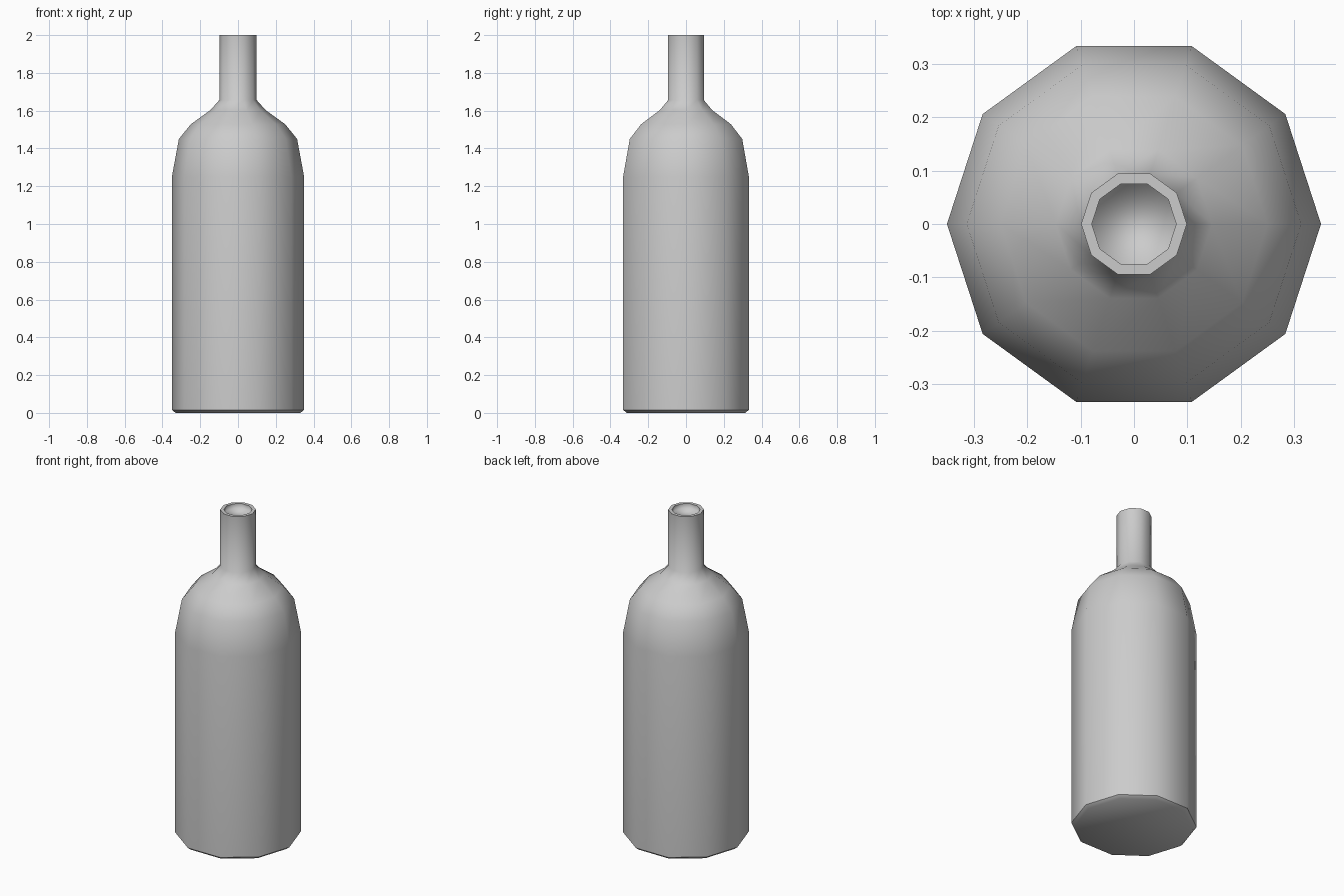
import bpy, bmesh, math

if "Cube" in bpy.data.objects:
    bpy.data.objects.remove(bpy.data.objects["Cube"])

SIDES = 10
# (radius, height, sharp ring) from the base up, over the lip and into the mouth
PROFILE = [
    (0.33, 0.0, False), (0.35, 0.016, True),                          # base
    (0.35, 1.25, False), (0.313, 1.45, False), (0.25, 1.528, False),  # body, shoulder
    (0.146, 1.603, False), (0.099, 1.656, False),                     # neck root
    (0.099, 2.0, True), (0.079, 2.0, True),                           # lip
    (0.079, 1.97, False),                                             # mouth recess
]

bm = bmesh.new()
rings = []
for r, z, _ in PROFILE:
    rings.append([bm.verts.new((r * math.cos(2 * math.pi * i / SIDES),
                                r * math.sin(2 * math.pi * i / SIDES), z))
                  for i in range(SIDES)])

# Walls between consecutive rings
for a, b in zip(rings, rings[1:]):
    for i in range(SIDES):
        j = (i + 1) % SIDES
        bm.faces.new((a[i], a[j], b[j], b[i]))

# Flat base and the floor of the mouth
bm.faces.new(rings[0][::-1])
bm.faces.new(rings[-1])

# Smooth shading with crisp base and lip rings
for f in bm.faces:
    f.smooth = True
for ring, (_, _, sharp) in zip(rings, PROFILE):
    if sharp:
        for i in range(SIDES):
            bm.edges.get((ring[i], ring[(i + 1) % SIDES])).smooth = False

mesh = bpy.data.meshes.new("bottle")
bm.to_mesh(mesh)
bm.free()
bottle = bpy.data.objects.new("bottle", mesh)
bpy.context.collection.objects.link(bottle)
